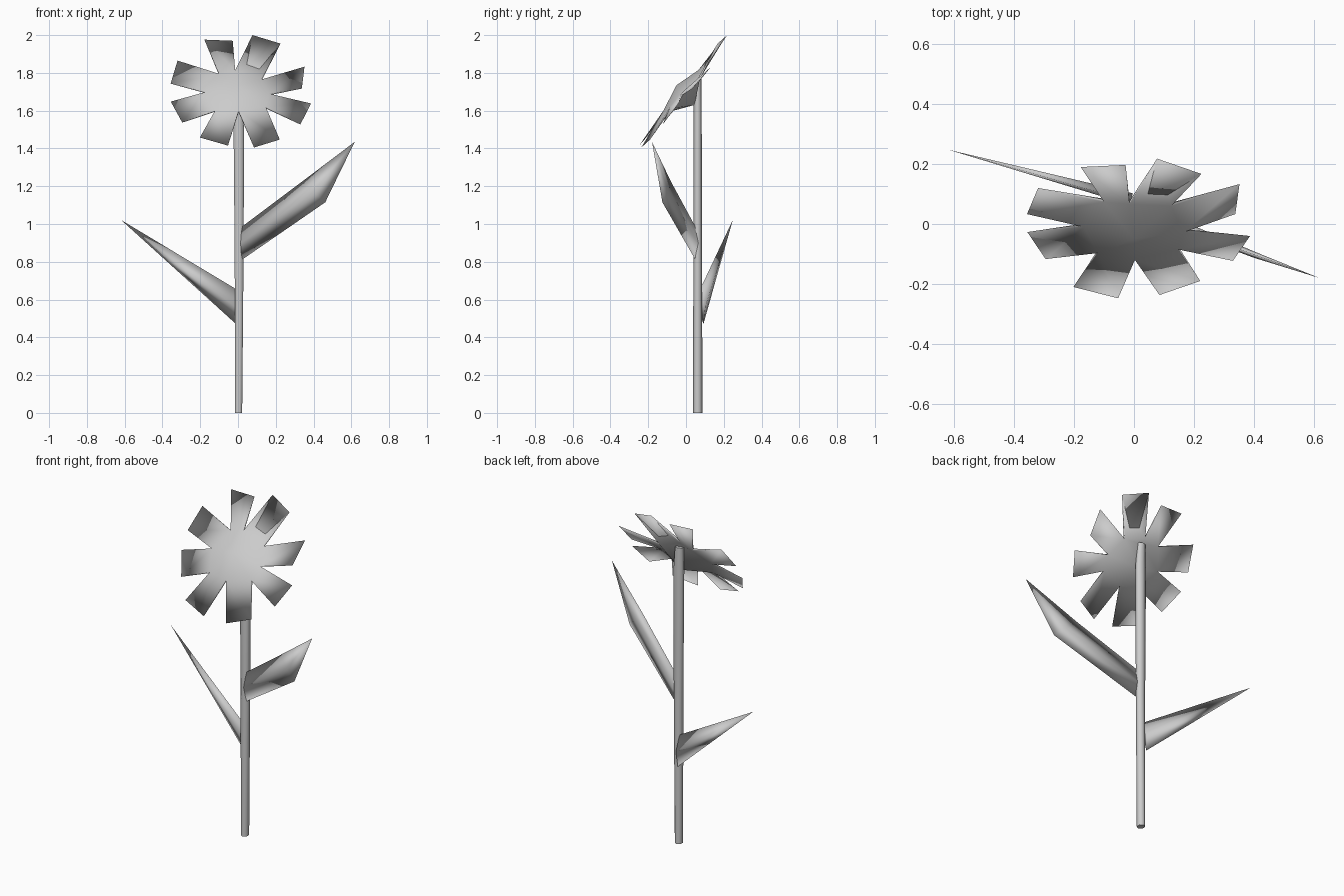
import bpy, math
from mathutils import Vector

if "Cube" in bpy.data.objects:
    bpy.data.objects.remove(bpy.data.objects["Cube"])


def make(name, verts, faces, angle=180):
    mesh = bpy.data.meshes.new(name)
    mesh.from_pydata([tuple(v) for v in verts], [], faces)
    mesh.update()
    ob = bpy.data.objects.new(name, mesh)
    bpy.context.collection.objects.link(ob)
    bpy.ops.object.select_all(action='DESELECT')
    bpy.context.view_layer.objects.active = ob
    ob.select_set(True)
    bpy.ops.object.mode_set(mode='EDIT')
    bpy.ops.mesh.select_all(action='SELECT')
    bpy.ops.mesh.normals_make_consistent(inside=False)
    bpy.ops.object.mode_set(mode='OBJECT')
    bpy.ops.object.shade_smooth_by_angle(angle=math.radians(angle))
    return ob


def loft(name, rings, tip=None, angle=180):
    # Skin equal-sized rings, cap the start, close the end on a cap or a tip
    n = len(rings[0])
    verts = [v for r in rings for v in r]
    faces = [tuple(range(n))]
    for i in range(len(rings) - 1):
        for j in range(n):
            k = (j + 1) % n
            faces.append((i*n + j, i*n + k, (i+1)*n + k, (i+1)*n + j))
    last = (len(rings) - 1) * n
    if tip is None:
        faces.append(tuple(range(last, last + n)))
    else:
        verts.append(tip)
        faces += [(last + j, last + (j + 1) % n, len(verts) - 1) for j in range(n)]
    return make(name, verts, faces, angle)


# Stem: six-sided, widening slightly upward
def stem_ring(z, cx, rx, ry):
    return [(cx + rx*math.cos(a), 0.062 + ry*math.sin(a), z)
            for a in (math.pi/6 + i*math.pi/3 for i in range(6))]


loft("stem", [stem_ring(0, 0.003, 0.022, 0.025), stem_ring(0.82, 0.006, 0.027, 0.023),
              stem_ring(1.63, 0.004, 0.033, 0.021), stem_ring(1.775, 0.0, 0.026, 0.019)], angle=80)


# Leaves: diamond cross-sections along an upright blade, ending in a point
def leaf(name, sections, tip):
    direction = Vector((tip[0], tip[1] - 0.06, 0)).normalized()
    side = Vector((-direction.y, direction.x, 0))
    rings = []
    for top, bottom, half in sections:
        top, bottom = Vector(top), Vector(bottom)
        mid = (top + bottom) / 2
        rings.append([top, mid + side*half, bottom, mid - side*half])
    loft(name, rings, tip)


leaf("upper_leaf", [((0.02, 0.05, 0.985), (0.02, 0.05, 0.81), 0.018),
                    ((0.34, -0.08, 1.225), (0.462, -0.125, 1.115), 0.01)],
     (0.618, -0.18, 1.435))
leaf("lower_leaf", [((-0.01, 0.075, 0.655), (-0.01, 0.092, 0.47), 0.02)],
     (-0.62, 0.248, 1.022))

# Bloom: eight blunt petals, each given by two tip corners and the notch after it
petals = [
    ((0.077, 0.218, 2.0), (0.225, 0.167, 1.955), (0.124, 0.06, 1.765)),
    ((0.352, 0.133, 1.833), (0.338, 0.033, 1.717), (0.165, -0.028, 1.69)),
    ((0.387, -0.04, 1.638), (0.33, -0.123, 1.527), (0.147, -0.085, 1.62)),
    ((0.221, -0.19, 1.447), (0.085, -0.237, 1.405), (0.003, -0.12, 1.60)),
    ((-0.053, -0.248, 1.415), (-0.202, -0.21, 1.458), (-0.12, -0.097, 1.603)),
    ((-0.295, -0.117, 1.537), (-0.356, -0.027, 1.648), (-0.168, -0.01, 1.70)),
    ((-0.357, 0.033, 1.743), (-0.32, 0.12, 1.865), (-0.1, 0.073, 1.795)),
    ((-0.178, 0.19, 1.976), (-0.028, 0.197, 1.97), (-0.015, 0.066, 1.815)),
]
# Domed front centre; the back tapers in to two points on the stem
back = Vector((0, 0.8, -0.6)) * 0.014
verts = [(0.0, -0.05, 1.735), (0.003, 0.045, 1.63), (0.0, 0.06, 1.78)]
faces = []
FRONT, LOW, HIGH = 0, 1, 2
for i, (a, b, notch) in enumerate(petals):
    verts += [a, b, notch, Vector(notch) + back]
    q = 4*i + 3
    p = 4*((i - 1) % 8) + 5
    tip_a, tip_b, nf, nb, pf, pb = q, q + 1, q + 2, q + 3, p, p + 1
    faces += [(tip_a, pf, nf, tip_b), (pf, FRONT, nf),
              (tip_b, nb, pb, tip_a), (tip_a, pb, pf), (tip_b, nf, nb)]
    if i == 1:
        faces += [(pb, nb, LOW), (pb, LOW, HIGH)]
    elif i == 6:
        faces += [(pb, nb, HIGH), (pb, HIGH, LOW)]
    else:
        faces.append((pb, nb, LOW if 2 <= i <= 5 else HIGH))
make("flower_petals", verts, faces)
